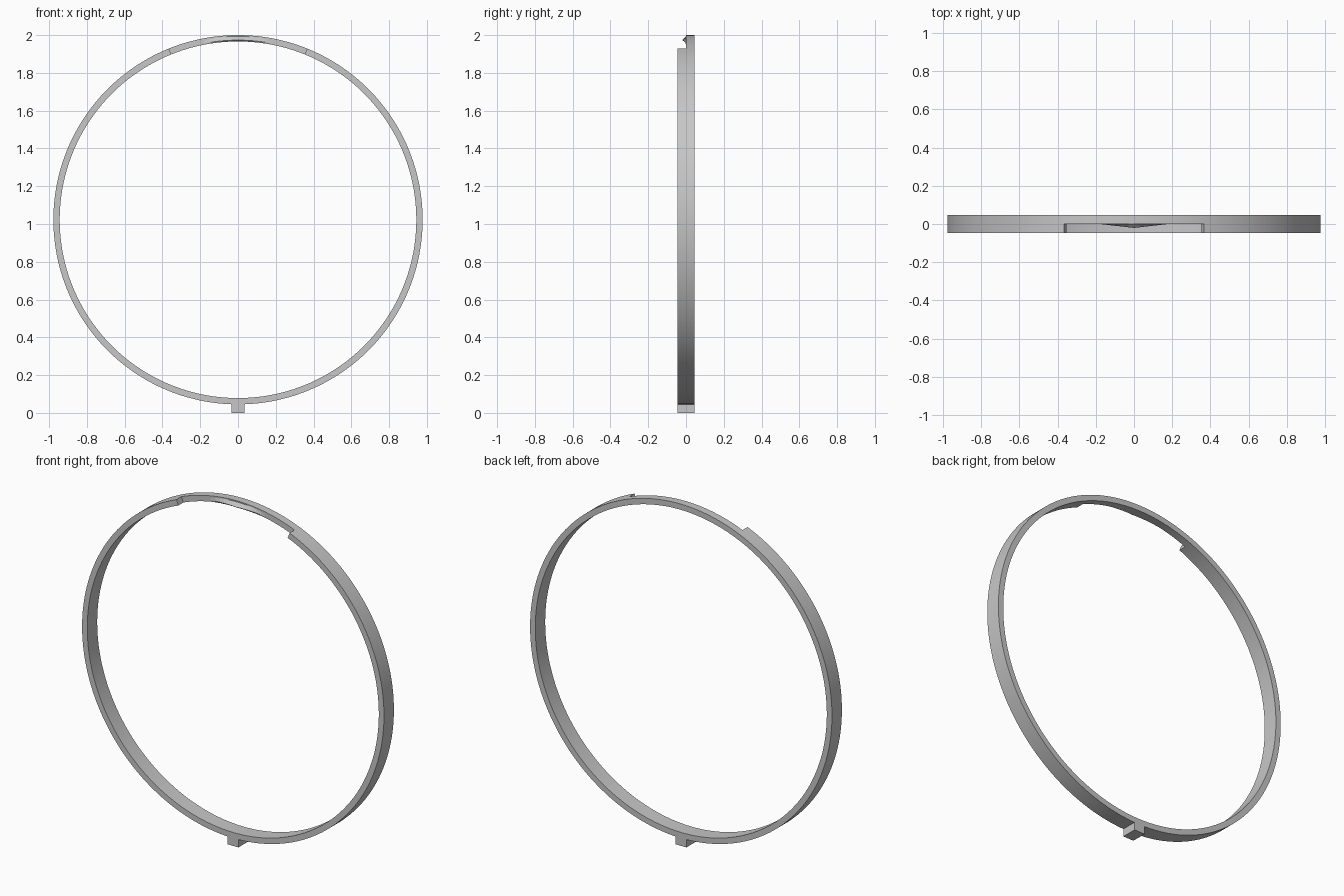
import bpy, bmesh
from math import sin, cos, radians

if "Cube" in bpy.data.objects:
    bpy.data.objects.remove(bpy.data.objects["Cube"], do_unlink=True)

CZ, R_OUT, R_IN, HALF = 1.0225, 0.9775, 0.944, 0.046
SEGS, NOTCH = 180, 11          # notch half-width in segments
STEP = 360 / SEGS

grey = bpy.data.materials.new("plain grey")
grey.use_nodes = True
colour = (0.57, 0.57, 0.57, 1)
grey.diffuse_color = colour
grey.node_tree.nodes["Principled BSDF"].inputs["Base Color"].default_value = colour


def point(deg, r, y):
    """Point on the hoop, with the angle measured from the top."""
    a = radians(deg)
    return (r * sin(a), y, CZ + r * cos(a))


def finish(name, bm, smooth=True):
    bmesh.ops.delete(bm, geom=[v for v in bm.verts if not v.link_faces], context='VERTS')
    bmesh.ops.recalc_face_normals(bm, faces=bm.faces)
    mesh = bpy.data.meshes.new(name)
    bm.to_mesh(mesh)
    bm.free()
    mesh.materials.append(grey)
    obj = bpy.data.objects.new(name, mesh)
    bpy.context.collection.objects.link(obj)
    if smooth:
        bpy.ops.object.select_all(action='DESELECT')
        obj.select_set(True)
        bpy.context.view_layer.objects.active = obj
        bpy.ops.object.shade_smooth_by_angle(angle=radians(30))
    return obj


# Hoop: full back half, front half left open across the top notch
bm = bmesh.new()
rows = [[[bm.verts.new(point(i * STEP, r, y)) for y in (-HALF, 0, HALF)]
         for r in (R_OUT, R_IN)] for i in range(SEGS)]
for i in range(SEGS):
    (ao, ai), (bo, bi) = rows[i], rows[(i + 1) % SEGS]
    in_notch = i < NOTCH or i >= SEGS - NOTCH
    front = 1 if in_notch else 0
    for k in range(front, 2):
        bm.faces.new((ao[k], bo[k], bo[k + 1], ao[k + 1]))
        bm.faces.new((ai[k], ai[k + 1], bi[k + 1], bi[k]))
    bm.faces.new((ao[2], bo[2], bi[2], ai[2]))
    bm.faces.new((ao[front], ai[front], bi[front], bo[front]))
for i in (NOTCH, SEGS - NOTCH):
    o, n = rows[i]
    bm.faces.new((o[0], o[1], n[1], n[0]))
finish("hoop", bm)

# Catch ridge: tapered wedge on the notch wall, highest in the middle
bm = bmesh.new()
REACH, COUNT = 10.6, 12
sections = []
for i in range(COUNT + 1):
    t = 2 * i / COUNT - 1
    p = 0.02 * (1 - abs(t)) + 0.0005
    profile = ((0.972, 0.001), (0.951, -p), (0.944, -p * 0.5), (0.944, 0.001))
    sections.append([bm.verts.new(point(t * REACH, r, y)) for r, y in profile])
for a, b in zip(sections, sections[1:]):
    for k in range(4):
        n = (k + 1) % 4
        bm.faces.new((a[k], a[n], b[n], b[k]))
bm.faces.new(sections[0])
bm.faces.new(sections[-1])
finish("catch_ridge", bm, smooth=False)

# Small square tab under the hoop
bm = bmesh.new()
bmesh.ops.create_cube(bm, size=1)
bmesh.ops.scale(bm, vec=(0.07, 2 * HALF, 0.055), verts=bm.verts)
bmesh.ops.translate(bm, vec=(0, 0, 0.0275), verts=bm.verts)
finish("bottom_tab", bm, smooth=False)
